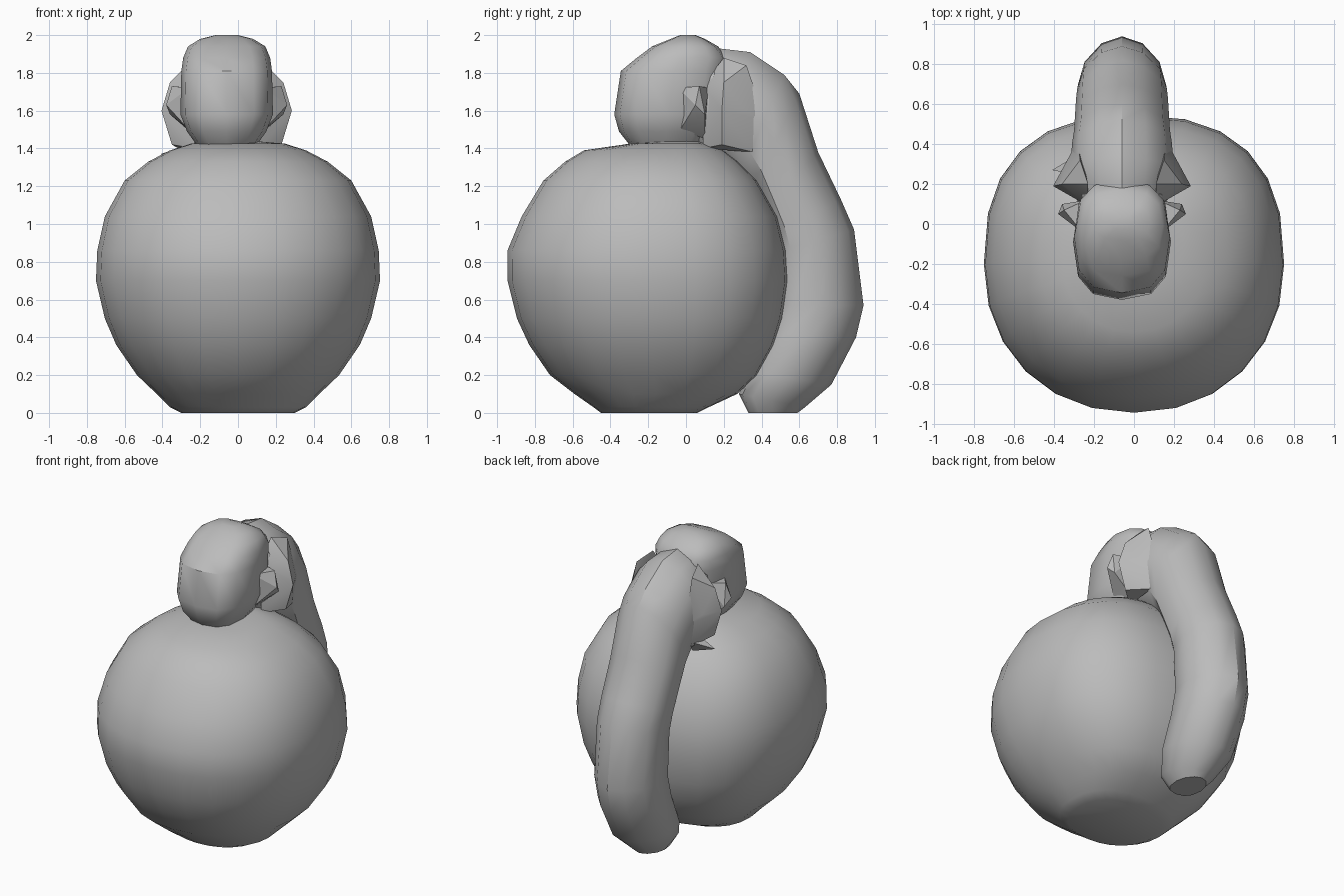
import bpy, bmesh, math
from mathutils import Vector

cube = bpy.data.objects.get("Cube")
if cube:
    bpy.data.objects.remove(cube, do_unlink=True)

grey = bpy.data.materials.new("plain grey")
grey.use_nodes = True
colour = (0.5, 0.5, 0.5, 1)
grey.diffuse_color = colour
grey.node_tree.nodes["Principled BSDF"].inputs["Base Color"].default_value = colour
MID = -0.06  # middle of the animal, slightly off the ball's axis


def finish(name, bm, angle):
    bmesh.ops.recalc_face_normals(bm, faces=bm.faces)
    mesh = bpy.data.meshes.new(name)
    bm.to_mesh(mesh)
    bm.free()
    obj = bpy.data.objects.new(name, mesh)
    bpy.context.collection.objects.link(obj)
    mesh.materials.append(grey)
    bpy.ops.object.select_all(action='DESELECT')
    obj.select_set(True)
    bpy.context.view_layer.objects.active = obj
    bpy.ops.object.shade_smooth_by_angle(angle=math.radians(angle))
    return obj


def loft(name, rings, angle):
    """Skin a list of equal-length point rings and cap both ends."""
    bm = bmesh.new()
    loops = [[bm.verts.new(p) for p in ring] for ring in rings]
    n = len(loops[0])
    for a, b in zip(loops, loops[1:]):
        for i in range(n):
            j = (i + 1) % n
            bm.faces.new((a[i], a[j], b[j], b[i]))
    bm.faces.new(loops[0])
    bm.faces.new(loops[-1])
    return finish(name, bm, angle)


def oval(centre, u, v, sides, plus, minus):
    """Ring spanned by u and v; powers below one square off its +u and -u halves."""
    ring = []
    for i in range(sides):
        t = 2 * math.pi * i / sides
        c, s = math.cos(t), math.sin(t)
        power = plus if c > 0 else minus
        ring.append(centre + u * math.copysign(abs(c) ** power, c)
                    + v * math.copysign(abs(s) ** power, s))
    return ring


def level_ring(x, z, half_width, front, back, sides, plus, minus):
    return oval(Vector((x, (front + back) / 2, z)), Vector((0, (back - front) / 2, 0)),
                Vector((half_width, 0, 0)), sides, plus, minus)


def hull(name, points, angle):
    bm = bmesh.new()
    for p in points:
        bm.verts.new(p)
    bmesh.ops.convex_hull(bm, input=bm.verts)
    return finish(name, bm, angle)


# Big ball, fuller behind: height, half width, front y, back y
ball = [(0, .3, -.45, .06), (.03, .36, -.49, .12), (.1, .43, -.59, .27),
        (.2, .535, -.72, .38), (.36, .645, -.83, .47), (.5, .705, -.895, .515),
        (.7, .752, -.945, .545), (.86, .745, -.945, .535), (1.04, .705, -.87, .49),
        (1.23, .6, -.755, .38), (1.33, .475, -.64, .28), (1.39, .36, -.54, .2),
        (1.425, .25, -.3, .1), (1.44, .08, -.1, .06)]
loft("ball", [level_ring(0, *row, 24, .8, .94) for row in ball], 50)

# Head: height, half width, front y, back y
head = [(1.42, .16, -.3, .1), (1.49, .21, -.355, .15), (1.58, .245, -.38, .2),
        (1.81, .24, -.345, .22), (1.88, .23, -.26, .22), (1.94, .205, -.18, .17),
        (1.98, .14, -.08, .1), (2.0, .06, -.03, .05)]
loft("head", [level_ring(MID, *row, 12, .75, .75) for row in head], 40)

# Back and hanging tail: outer y, z, inner y, z, half width
back = [(.05, 1.9, .03, 1.42, .18), (.17, 1.93, .12, 1.38, .24),
        (.34, 1.91, .2, 1.35, .26), (.52, 1.79, .29, 1.27, .25),
        (.6, 1.69, .34, 1.18, .24), (.7, 1.38, .4, 1.06, .235),
        (.82, 1.13, .44, .95, .23), (.89, .97, .46, .85, .225),
        (.94, .57, .46, .57, .22), (.9, .4, .42, .42, .22),
        (.77, .15, .33, .22, .21), (.63, .03, .28, .1, .15),
        (.59, 0, .33, 0, .1)]
rings = []
for oy, oz, iy, iz, w in back:
    outer, inner = Vector((MID, oy, oz)), Vector((MID, iy, iz))
    ring = oval((outer + inner) / 2, (outer - inner) / 2, Vector((w, 0, 0)), 12, 1.1, .8)
    for p in ring:
        p.z = max(p.z, 0)
    rings.append(ring)
loft("back_and_tail", rings, 35)

# Folded shoulders and small pointed ears: offset from middle, y, z
shoulder = [(.345, .19, 1.6), (.3, .2, 1.75), (.29, .19, 1.42), (.17, .09, 1.4),
            (.17, .09, 1.74), (.17, .2, 1.88), (.21, .32, 1.84), (.28, .31, 1.6),
            (.22, .42, 1.55), (.22, .36, 1.38)]
ear = [(.32, .05, 1.63), (.29, .07, 1.73), (.3, .1, 1.58),
       (.2, -.04, 1.72), (.2, -.03, 1.5), (.15, .1, 1.45), (.18, .12, 1.72)]
for side, sign in (("left", 1), ("right", -1)):
    for part, points in (("shoulder", shoulder), ("ear", ear)):
        hull(side + "_" + part, [(MID + sign * x, y, z) for x, y, z in points], 25)

# Loose tuft below one shoulder
tuft = [(-.41, .27, 1.37), (-.26, .24, 1.42), (-.26, .3, 1.33), (-.26, .36, 1.42)]
hull("right_tuft", tuft, 25)
